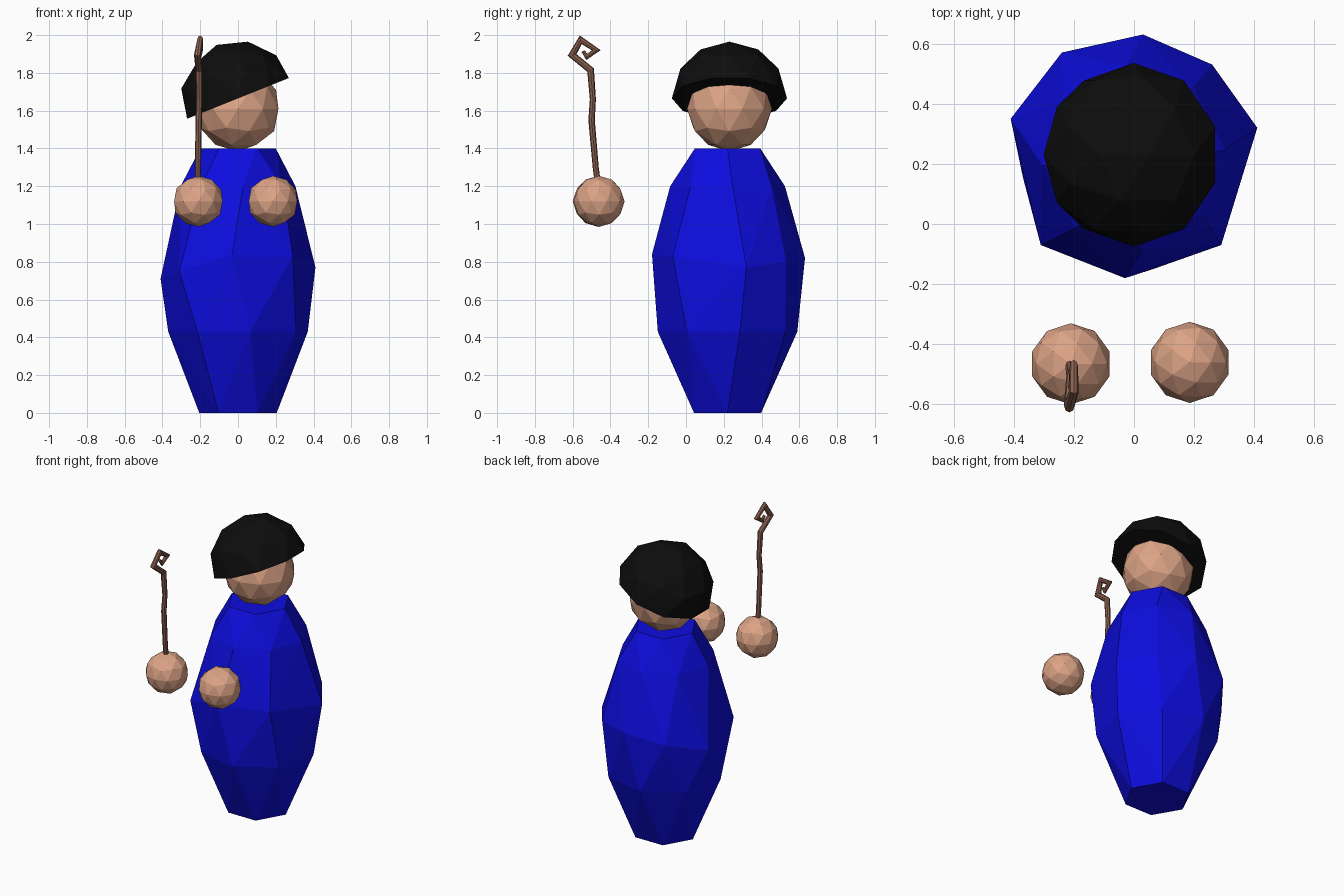
import bpy, bmesh, math
from mathutils import Matrix, Vector

if "Cube" in bpy.data.objects:
    bpy.data.objects.remove(bpy.data.objects["Cube"])


def material(name, rgb):
    m = bpy.data.materials.new(name)
    m.diffuse_color = (*rgb, 1)
    m.use_nodes = True
    m.node_tree.nodes["Principled BSDF"].inputs["Base Color"].default_value = m.diffuse_color
    return m


BLUE = material("robe blue", (0.004, 0.004, 0.74))
SKIN = material("skin", (0.72, 0.37, 0.24))
BLACK = material("hat black", (0.004, 0.004, 0.004))
BROWN = material("staff brown", (0.26, 0.12, 0.08))


def finish(name, bm, mat):
    bmesh.ops.recalc_face_normals(bm, faces=bm.faces)
    me = bpy.data.meshes.new(name)
    bm.to_mesh(me)
    bm.free()
    me.materials.append(mat)
    ob = bpy.data.objects.new(name, me)
    bpy.context.collection.objects.link(ob)
    return ob


def ball(name, loc, r, mat):
    bm = bmesh.new()
    bmesh.ops.create_icosphere(bm, subdivisions=2, radius=r, matrix=Matrix.Translation(loc))
    return finish(name, bm, mat)


# Robe: a faceted convex barrel, widest below the middle
bm = bmesh.new()
widest = [(-0.41, 0.35, 0.71), (-0.24, 0.57, 0.78), (0.03, 0.63, 0.82), (0.26, 0.53, 0.8),
          (0.41, 0.32, 0.77), (0.29, -0.07, 0.83), (-0.03, -0.18, 0.84), (-0.31, -0.07, 0.75)]
for p in widest:
    bm.verts.new(p)
for z, r, sides, turn in [(0, 0.205, 6, 0), (0.43, 0.375, 8, 10),
                          (1.2, 0.305, 8, 5), (1.4, 0.2, 6, 0)]:
    for i in range(sides):
        a = math.radians(turn) + math.tau * i / sides
        bm.verts.new((r * math.cos(a), 0.22 + r * math.sin(a), z))
bmesh.ops.convex_hull(bm, input=bm.verts)
finish("robe", bm, BLUE)

# Head and floating hands
ball("head", (0, 0.23, 1.61), 0.225, SKIN)
ball("right_hand", (-0.21, -0.465, 1.12), 0.135, SKIN)
ball("left_hand", (0.185, -0.46, 1.12), 0.135, SKIN)

# Hat: closed half ball, tilted down over one side
bm = bmesh.new()
bmesh.ops.create_icosphere(bm, subdivisions=2, radius=0.305)
cut = bmesh.ops.bisect_plane(bm, geom=bm.verts[:] + bm.edges[:] + bm.faces[:], dist=1e-4,
                             plane_co=(0, 0, 0), plane_no=(0, 0, 1), clear_inner=True)
bmesh.ops.holes_fill(bm, edges=[e for e in bm.edges if e.is_boundary], sides=0)
tilt = Matrix.Rotation(math.radians(-21.8), 4, "Y")
bm.transform(Matrix.Translation((0, 0.23, 1.665)) @ tilt)
finish("hat", bm, BLACK)

# Staff: crooked stick ending in a square spiral
path = [(-0.212, -0.465, 1.2), (-0.212, -0.478, 1.3), (-0.208, -0.50, 1.55), (-0.205, -0.493, 1.66),
        (-0.207, -0.505, 1.815), (-0.215, -0.603, 1.895), (-0.2, -0.557, 1.975),
        (-0.2, -0.475, 1.92), (-0.205, -0.525, 1.885), (-0.21, -0.545, 1.915)]
radii = [0.016, 0.016, 0.017, 0.016, 0.018, 0.018, 0.016, 0.014, 0.012, 0.009]
pts = [Vector(p) for p in path]
bm = bmesh.new()
SIDES = 8
rings = []
for i, p in enumerate(pts):
    before = (p - pts[max(i - 1, 0)]).normalized()
    after = (pts[min(i + 1, len(pts) - 1)] - p).normalized()
    t = (before + after).normalized()
    u = Vector((1, 0, 0))
    u = (u - t * u.dot(t)).normalized()
    v = t.cross(u)
    # widen mitred corners so the stick keeps its thickness
    half = 1 / max(0.6, t.dot(after if after.length else before))
    rings.append([bm.verts.new(p + radii[i] * (math.cos(a) * u + half * math.sin(a) * v))
                  for a in (math.tau * k / SIDES for k in range(SIDES))])
for a, b in zip(rings, rings[1:]):
    for k in range(SIDES):
        n = (k + 1) % SIDES
        bm.faces.new((a[k], a[n], b[n], b[k]))
bm.faces.new(rings[0])
bm.faces.new(rings[-1])
finish("staff", bm, BROWN)
